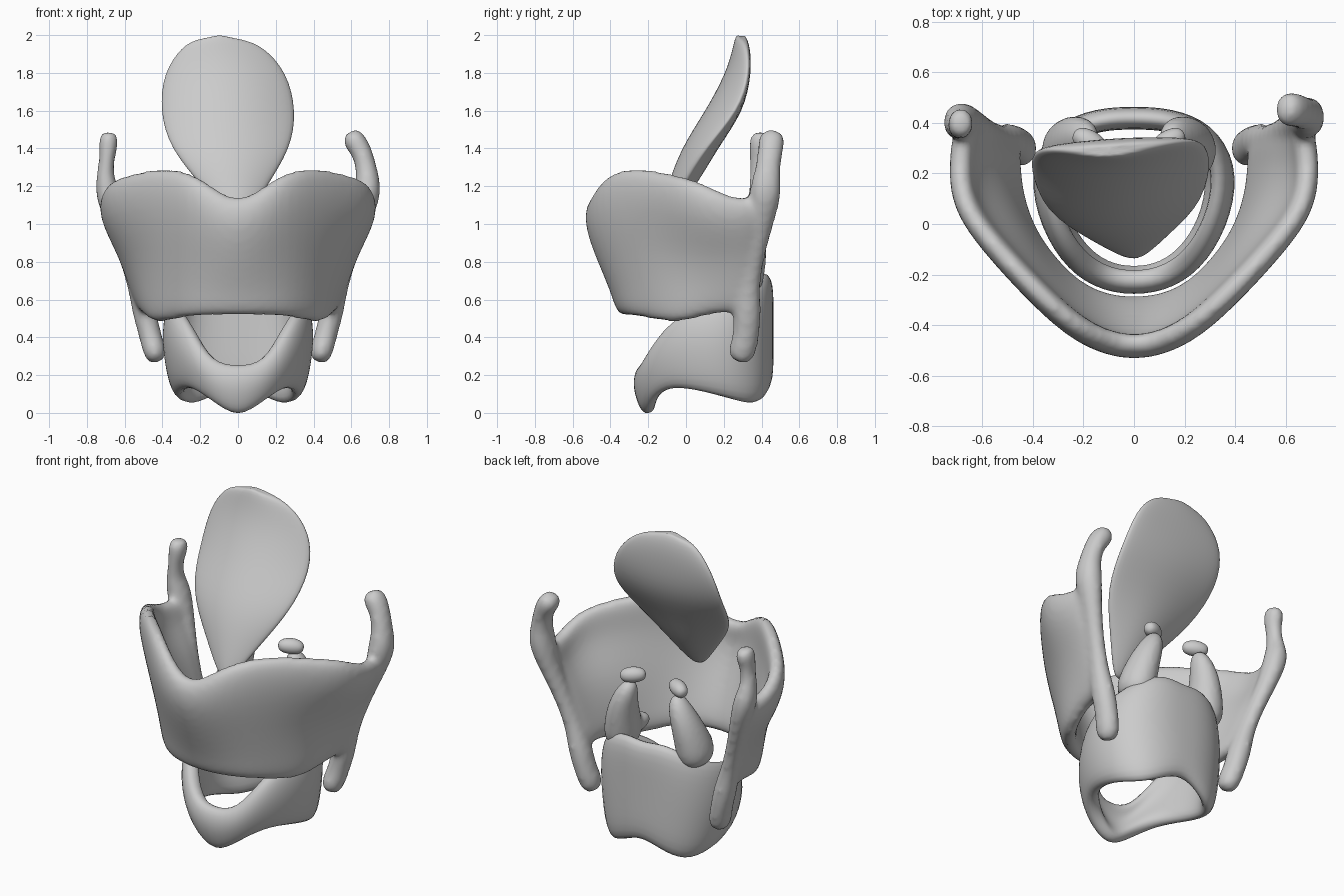
import bpy, bmesh, math
from mathutils import Vector

if "Cube" in bpy.data.objects:
    bpy.data.objects.remove(bpy.data.objects["Cube"])


def finish(name, verts, faces, thick=0.0, levels=2):
    me = bpy.data.meshes.new(name)
    me.from_pydata([tuple(v) for v in verts], [], faces)
    bm = bmesh.new()
    bm.from_mesh(me)
    bmesh.ops.recalc_face_normals(bm, faces=bm.faces)
    bm.to_mesh(me)
    bm.free()
    me.polygons.foreach_set("use_smooth", [True] * len(me.polygons))
    ob = bpy.data.objects.new(name, me)
    bpy.context.collection.objects.link(ob)
    if thick:
        m = ob.modifiers.new("Thickness", 'SOLIDIFY')
        m.thickness, m.offset = thick, 0
    m = ob.modifiers.new("Smooth", 'SUBSURF')
    m.levels = m.render_levels = levels
    return ob


def sheet(name, rows, thick, loop=False, caps=False):
    """Skin a grid of points, then thicken and smooth it."""
    n = len(rows[0])
    faces = []
    for r in range(len(rows) - 1):
        for c in range(n if loop else n - 1):
            d = (c + 1) % n
            faces.append((r * n + c, r * n + d, (r + 1) * n + d, (r + 1) * n + c))
    if caps:
        faces += [tuple(range(n)), tuple(range((len(rows) - 1) * n, len(rows) * n))]
    return finish(name, [p for row in rows for p in row], faces, thick)


def tube(name, pts, sides=8, flat=1.0):
    """Tapered organic tube through (x, y, z, radius) points."""
    P = [Vector(p[:3]) for p in pts]
    rows = []
    for i, p in enumerate(P):
        t = (P[min(i + 1, len(P) - 1)] - P[max(i - 1, 0)]).normalized()
        a = Vector((0, 1, 0)).cross(t)
        if a.length < 0.1:
            a = Vector((1, 0, 0))
        a.normalize()
        b = t.cross(a)
        ang = [2 * math.pi * k / sides for k in range(sides)]
        rows.append([p + pts[i][3] * (a * math.cos(h) * flat + b * math.sin(h)) for h in ang])
    return sheet(name, rows, 0, True, True)


def fuse(objs, voxel, smooth):
    """Blend overlapping parts into one continuous surface."""
    bpy.ops.object.select_all(action='DESELECT')
    for o in objs:
        o.select_set(True)
    bpy.context.view_layer.objects.active = objs[0]
    bpy.ops.object.convert(target='MESH')
    bpy.ops.object.join()
    ob = bpy.context.view_layer.objects.active
    m = ob.modifiers.new("Fuse", 'REMESH')
    m.mode, m.voxel_size, m.use_smooth_shade = 'VOXEL', voxel, True
    m = ob.modifiers.new("Blend", 'SMOOTH')
    m.factor, m.iterations = 0.5, smooth


def both(half):
    """Mirror a half row (first point on the centre line) to a full row."""
    return [(-x, y, z) for x, y, z in reversed(half[1:])] + list(half)


# Thyroid plate: half rows from lower to upper rim
thyroid = [
    [(0, -.33, .515), (.2, -.29, .515), (.33, -.17, .49), (.43, -.03, .465), (.47, .12, .52), (.475, .25, .53), (.48, .35, .53)],
    [(0, -.36, .64), (.2, -.315, .64), (.35, -.18, .63), (.45, -.03, .63), (.50, .12, .65), (.52, .26, .65), (.52, .34, .65)],
    [(0, -.46, .83), (.2, -.38, .85), (.36, -.23, .85), (.48, -.05, .85), (.56, .11, .85), (.59, .27, .85), (.585, .38, .85)],
    [(0, -.525, 1.0), (.2, -.455, 1.07), (.38, -.285, 1.11), (.56, -.09, 1.09), (.68, .07, 1.06), (.69, .25, 1.01), (.655, .42, 1.03)],
    [(0, -.48, 1.08), (.2, -.43, 1.27), (.38, -.27, 1.315), (.56, -.08, 1.275), (.685, .08, 1.235), (.695, .25, 1.13), (.66, .44, 1.15)],
]
parts = [sheet("thyroid_cartilage", [both(r) for r in thyroid], 0.1)]

# Back borders running from the upper horns down into the lower horns
tips = {1: [(.69, .42, 1.17, .1), (.685, .43, 1.27, .075), (.66, .445, 1.38, .07), (.61, .455, 1.45, .085), (.59, .46, 1.49, .05)],
        -1: [(-.695, .41, 1.17, .09), (-.705, .39, 1.27, .055), (-.69, .385, 1.37, .055), (-.685, .40, 1.45, .075), (-.68, .405, 1.49, .045)]}
for s in (1, -1):
    low = [(s * .425, .285, .265, .05), (s * .44, .295, .32, .085), (s * .465, .32, .41, .075), (s * .495, .325, .53, .085),
           (s * .53, .33, .66, .065), (s * .585, .36, .83, .06), (s * .65, .405, 1.02, .07)]
    parts.append(tube("border", low + tips[s], 8, .85))
fuse(parts, .018, 8)

# Cricoid ring: narrow arch in front, tall plate behind (x, y, bottom, top)
ring = [(0, -.24, -.035, .25), (.14, -.215, .07, .26), (.26, -.12, .14, .46), (.345, .05, .12, .57),
        (.365, .23, .07, .62), (.28, .365, .03, .70), (.14, .415, .09, .76), (0, .42, .14, .73)]
ring += [(-x, y, a, b) for x, y, a, b in reversed(ring[1:-1])]
rows = []
for t, s in ((0, .86), (.33, .98), (.67, 1.03), (1, .93)):
    rows.append([(x * s, (y - .1) * (s if y < 0 else 1) + .1, a + (b - a) * t) for x, y, a, b in ring])
sheet("cricoid_ring", rows, 0.09, loop=True)

# Epiglottis leaf: (z, left, right, front y, edge y, back y)
leaf = [(1.0, -.03, .04, -.15, -.14, -.11), (1.2, -.20, .16, -.10, -.04, .06), (1.4, -.38, .30, -.03, .07, .17),
        (1.6, -.435, .33, .10, .25, .31), (1.8, -.415, .28, .21, .31, .34), (1.94, -.31, .15, .25, .30, .34), (2.02, -.22, .02, .265, .29, .31)]
rows = []
for z, l, r, yf, ye, yb in leaf:
    def pt(s, y):
        return ((l + r) / 2 + s * (r - l) / 2, y + .03 * s * (r - l), z - .04 * (z > 2) * abs(s))
    front = [pt(k / 3 - 1, yf + (ye - yf) * abs(k / 3 - 1) ** 2) for k in range(7)]
    back = [pt(s, yb + (ye + .02 - yb) * abs(s) ** 2) for s in (.9, .45, 0, -.45, -.9)]
    rows.append(front + back)
sheet("epiglottis", rows, 0, True, True)

# Arytenoids: chunky pyramids with a forward process, capped by small corniculates
for side, name in ((1, "right"), (-1, "left")):
    def at(x, y, z, r):
        return (side * x - .02, y, z, r)
    fuse([tube("arytenoid_" + name, [at(.26, .27, .61, .08), at(.25, .28, .67, .15), at(.235, .31, .78, .135), at(.21, .34, .89, .11), at(.17, .35, .99, .08), at(.15, .335, 1.04, .035)], 6, .85),
          tube("process", [at(.26, .27, .70, .09), at(.22, .18, .72, .075), at(.18, .12, .73, .03)], 6)], .014, 4)
    tube("corniculate_" + name, [at(.22, .36, 1.06, .03), at(.18, .34, 1.07, .055), at(.13, .31, 1.075, .055), at(.09, .285, 1.075, .03)], 6)
